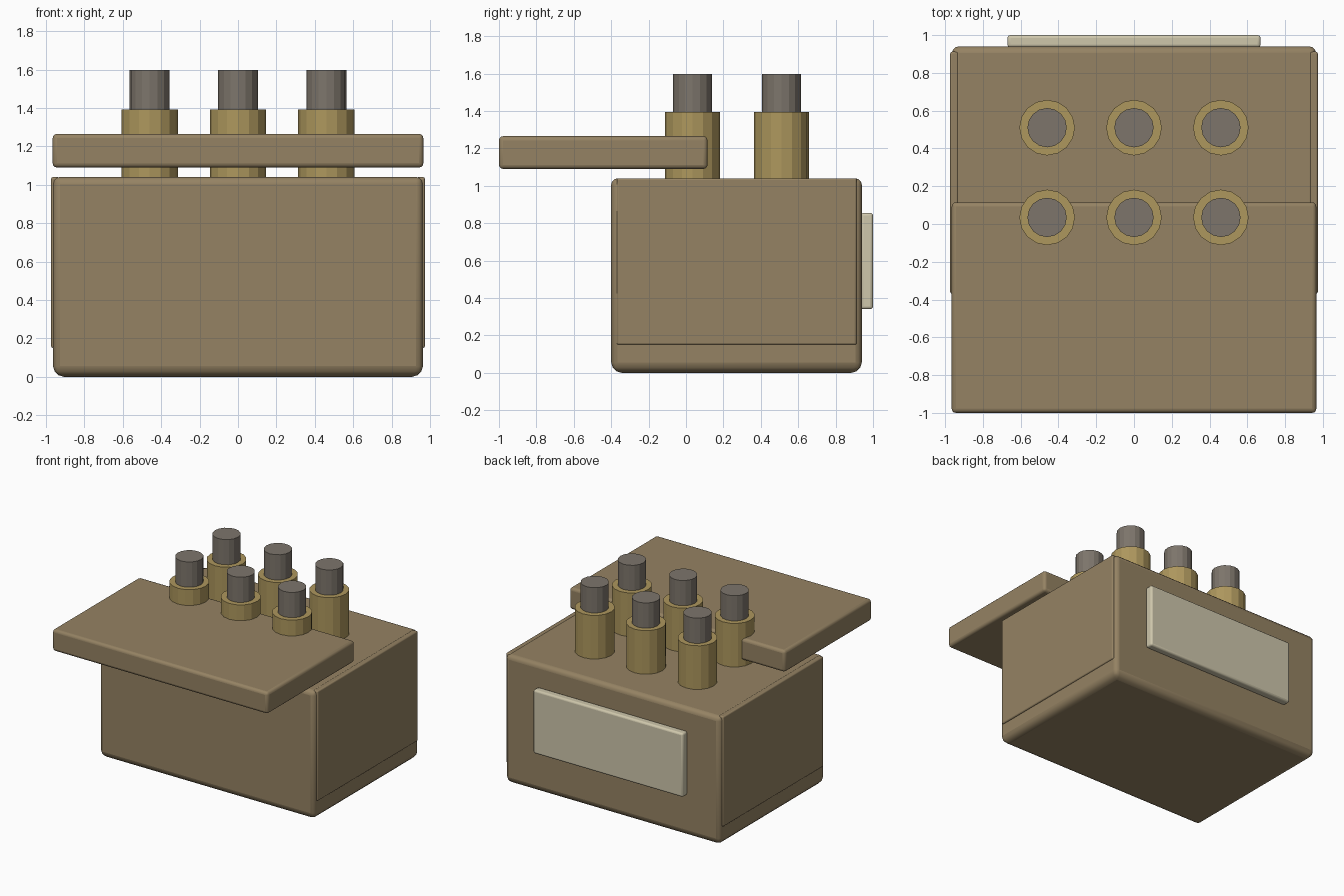
import bpy
import bmesh
from mathutils import Vector

old = bpy.data.objects.get("Cube")
if old:
    bpy.data.objects.remove(old, do_unlink=True)


def material(name, rgb):
    mat = bpy.data.materials.new(name)
    mat.use_nodes = True
    mat.diffuse_color = (*rgb, 1)
    mat.node_tree.nodes["Principled BSDF"].inputs["Base Color"].default_value = (*rgb, 1)
    return mat


tan = material("tan_casing", (0.30, 0.225, 0.125))
brass = material("brass", (0.42, 0.31, 0.11))
steel = material("grey_steel", (0.205, 0.178, 0.148))
cream = material("cream_plate", (0.62, 0.57, 0.41))


def finish(obj, name, mat, angle):
    obj.name = name
    obj.data.name = name
    obj.data.materials.append(mat)
    bpy.ops.object.shade_smooth_by_angle(angle=angle)
    return obj


def box(name, low, high, mat, bevel, base_bevel=None):
    """Rounded box between two corners, optionally with a softer bottom rim."""
    low, high = Vector(low), Vector(high)
    bpy.ops.mesh.primitive_cube_add(size=1, location=(low + high) / 2)
    obj = bpy.context.object
    bm = bmesh.new()
    bm.from_mesh(obj.data)
    bmesh.ops.scale(bm, vec=high - low, verts=bm.verts)
    weights = bm.edges.layers.float.new("bevel_weight_edge")
    widest = base_bevel or bevel
    for edge in bm.edges:
        at_base = all(v.co.z < 0 for v in edge.verts)
        edge[weights] = 1 if at_base else bevel / widest
    bm.to_mesh(obj.data)
    bm.free()
    mod = obj.modifiers.new("rounded_edges", "BEVEL")
    mod.limit_method = "WEIGHT"
    mod.width = widest
    mod.segments = 3
    return finish(obj, name, mat, 0.6)


def cylinder(name, x, y, bottom, top, radius, mat):
    bpy.ops.mesh.primitive_cylinder_add(
        vertices=16, radius=radius, depth=top - bottom,
        location=(x, y, (bottom + top) / 2))
    return finish(bpy.context.object, name, mat, 0.2)


# Casing, side panels, overhanging lid and rear plate
box("casing", (-0.963, -0.4, 0), (0.963, 0.94, 1.04), tan, 0.035, 0.055)
for side, sign in (("left", 1), ("right", -1)):
    xs = sorted((0.93 * sign, 0.973 * sign))
    box(side + "_side_panel", (xs[0], -0.37, 0.15), (xs[1], 0.912, 1.04), tan, 0.01)
box("lid", (-0.965, -1, 1.09), (0.965, 0.115, 1.265), tan, 0.022)
box("rear_plate", (-0.67, 0.935, 0.34), (0.67, 1, 0.855), cream, 0.015)

# Two rows of three terminals, each a brass sleeve around a steel rod
for row, y in (("front", 0.035), ("rear", 0.51)):
    for place, x in (("right", -0.46), ("middle", 0), ("left", 0.46)):
        cylinder(f"{row}_{place}_sleeve", x, y, 1.0, 1.393, 0.147, brass)
        cylinder(f"{row}_{place}_rod", x, y, 1.3, 1.597, 0.104, steel)
